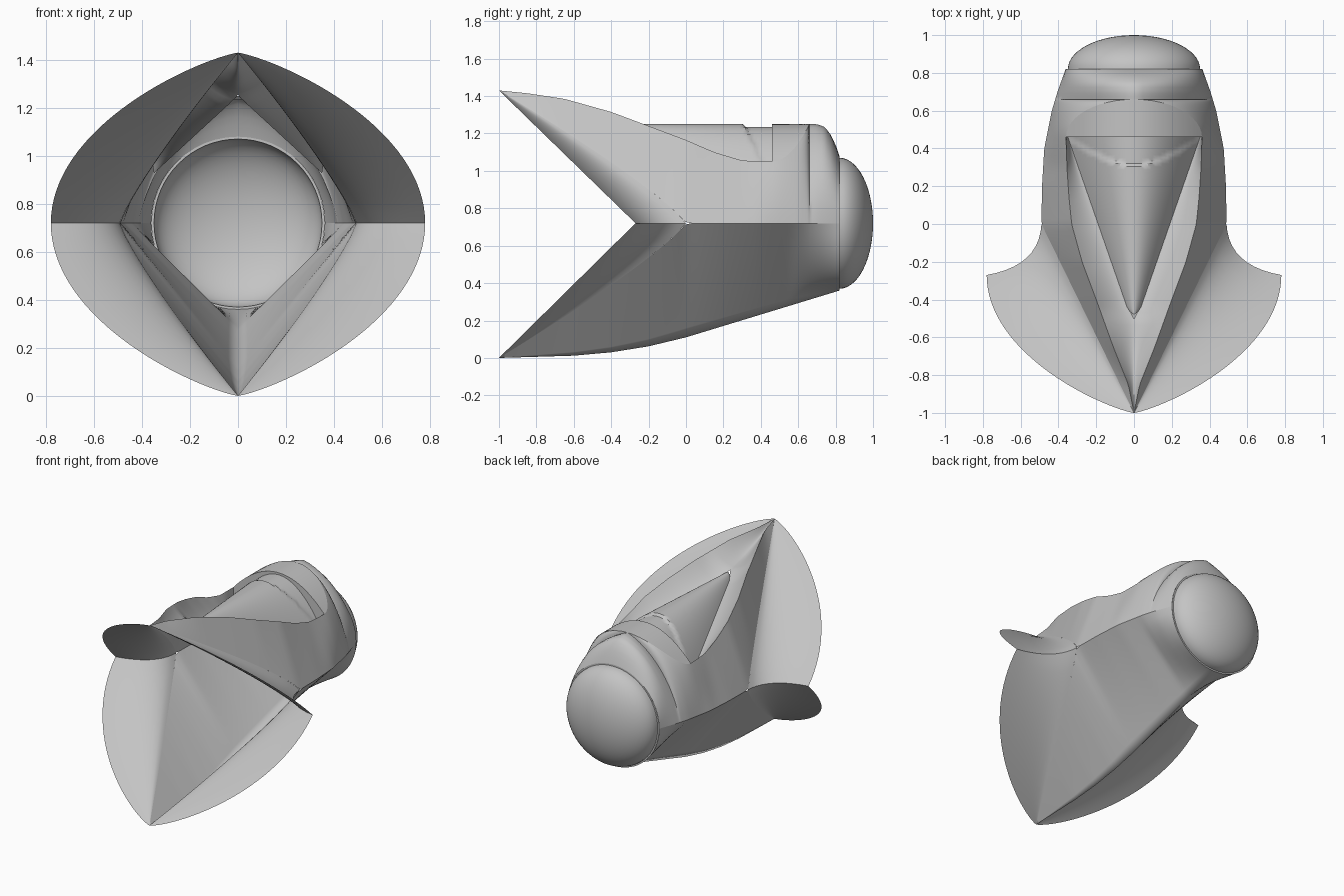
import bpy, bmesh, math

if "Cube" in bpy.data.objects:
    bpy.data.objects.remove(bpy.data.objects["Cube"])

grey = bpy.data.materials.new("hull grey")
grey.diffuse_color = (0.55, 0.55, 0.55, 1)
grey.use_nodes = True
grey.node_tree.nodes["Principled BSDF"].inputs["Base Color"].default_value = grey.diffuse_color
MID = 0.72          # height of the side chine


def lerp_table(table, y):
    """Value(s) at y from rows of (y, value...)."""
    if y <= table[0][0]:
        return table[0][1:]
    for a, b in zip(table, table[1:]):
        if y <= b[0]:
            t = (y - a[0]) / (b[0] - a[0])
            return tuple(p + (q - p) * t for p, q in zip(a[1:], b[1:]))
    return table[-1][1:]


def span(a, b, n):
    return [a + (b - a) * i / n for i in range(n + 1)]


def sheet(name, rows, flip=False, mirror=True, angle=35):
    """Skin a grid of points, optionally mirrored over x = 0."""
    bm = bmesh.new()
    grid = [[bm.verts.new(p) for p in row] for row in rows]
    for r0, r1 in zip(grid, grid[1:]):
        for c in range(len(r0) - 1):
            f = [r0[c], r1[c], r1[c + 1], r0[c + 1]]
            bm.faces.new(f[::-1] if flip else f)
    bmesh.ops.remove_doubles(bm, verts=bm.verts, dist=0.0005)
    me = bpy.data.meshes.new(name)
    bm.to_mesh(me)
    bm.free()
    me.materials.append(grey)
    ob = bpy.data.objects.new(name, me)
    bpy.context.collection.objects.link(ob)
    bpy.ops.object.select_all(action='DESELECT')
    bpy.context.view_layer.objects.active = ob
    ob.select_set(True)
    bpy.ops.object.shade_smooth_by_angle(angle=math.radians(angle))
    if mirror:
        m = ob.modifiers.new("mirror", 'MIRROR')
        m.merge_threshold = 0.001
    return ob


# Guide curves ---------------------------------------------------------
EDGE = [(-1, 0, 1.43), (-.85, .03, 1.415), (-.65, .11, 1.385), (-.4, .2, 1.315),
        (-.2, .275, 1.24), (0, .33, 1.165), (.15, .345, 1.1), (.3, .355, 1.055),
        (.46, .36, 1.05)]
HUMP = [(.66, 1.25), (.7, 1.25), (.74, 1.235), (.77, 1.2), (.8, 1.14), (.82, 1.08)]
WIDTH = [(0, .49), (.2, .487), (.4, .475), (.6, .435), (.7, .405), (.82, .362)]
KEEL = [(-1, 0), (-.6, .012), (-.4, .03), (-.2, .062), (0, .11), (.82, .36)]
FLOOR = [(-1, 1.43), (-.8, 1.345), (-.65, 1.29), (-.48, 1.25)]


def chine(y, side):
    """Side crease: runs along the hull, then up or down to the mouth tips."""
    if y >= 0:
        return lerp_table(WIDTH, y)[0], MID
    reach = 0.71 if side > 0 else -0.72
    return 0.49 * (1 + y), MID + reach * (-y) ** 0.85


def edge(y):
    """Upper rim of the hull side around the cockpit."""
    if y <= .46:
        return lerp_table(EDGE, y)
    if y >= .66:
        return 0.0, lerp_table(HUMP, y)[0]
    x = .36 * math.sqrt(max(0, 1 - ((y - .46) / .2) ** 2))
    return x, 1.25 - .2 * (x / .36) ** 2


def canopy_foot(y):
    if y <= -.48:
        return 0.0, lerp_table(FLOOR, y)[0]
    x = lerp_table([(-.48, 0), (-.46, .03), (.46, .35)], y)[0]
    return x, 1.25 - .92 * x


def side_row(y, side, start, n=12):
    """Hull section from chine to edge: flat in front, round at the tail."""
    xs, zs = chine(y, side)
    xe, ze = edge(y) if side > 0 else (0.0, lerp_table(KEEL, y)[0])
    w = max(0, min(1, (y - start) / (.82 - start)))
    w = w ** 1.3
    row = []
    for t in span(0, 1, n):
        a = t * math.pi / 2
        u = (1 - w) * t + w * (1 - math.cos(a))
        v = (1 - w) * t + w * math.sin(a)
        row.append((xs + (xe - xs) * u, y, zs + (ze - zs) * v))
    return row


# Hull sides -----------------------------------------------------------
front = span(-1, .46, 44)
rear = [.46 + .2 * math.sin(a) for a in span(0, math.pi / 2, 12)] + span(.66, .82, 10)[1:]
sheet("hull_upper", [side_row(y, 1, .3) for y in front + rear[1:]])
sheet("hull_lower", [side_row(y, -1, .55) for y in front + rear[1:]], flip=True)


# Flared lips around the mouth -----------------------------------------
def flare_row(s, side, n=10):
    xc, zc = chine(-s, side)
    reach = 0.71 if side > 0 else -0.72
    p0 = (xc, -s, zc)
    p2 = (.78 * max(0, 1 - s * s) ** .8, -.27 - .73 * s, MID + reach * s)
    p1 = (p0[0] + .01 * (1 - s), p0[1] + .82 * (p2[1] - p0[1]), (p0[2] + p2[2]) / 2)
    return [tuple((1 - t) ** 2 * a + 2 * t * (1 - t) * b + t * t * c
                  for a, b, c in zip(p0, p1, p2)) for t in span(0, 1, n)]


steps = [math.sin(a) for a in span(0, math.pi / 2, 32)]
sheet("lip_upper", [flare_row(s, 1) for s in steps])
sheet("lip_lower", [flare_row(s, -1) for s in steps], flip=True)


# Trough between hull rim and canopy -----------------------------------
def trough_row(y, n=8):
    (xe, ze), (xc, zc) = edge(y), canopy_foot(y)
    return [(xc + (xe - xc) * u, y, zc + (ze - zc) * u ** 1.6) for u in span(1, 0, n)]


sheet("trough", [trough_row(y) for y in front], angle=50)


# Tapered canopy with a shallow recessed band at its back --------------
def arch_row(y, foot, band=False, n=16):
    xc, zc = foot
    row = []
    for t in span(1, 0, n):
        z = 1.25 - (1.25 - zc) * t * t
        if band and y > .31 + .15 * t * t and t < .99:
            z -= .015
        row.append((xc * t, y, z))
    return row


canopy = [arch_row(y, canopy_foot(y), True) for y in span(-.48, .46, 60)]
sheet("canopy", canopy)

# Roof arch behind the canopy, blending into the hump
sheet("roof", [canopy[-1]] + [arch_row(y, edge(y)) for y in rear[:13]])

# Rounded tail cap with its narrow seat ring ---------------------------
profile = [(.361, .82)] + [(.35 * math.cos(a), .82 + .18 * math.sin(a))
                           for a in span(0, math.pi / 2, 14)]
sheet("tail_cap", [[(r * math.cos(a), y, MID + r * math.sin(a))
                    for a in span(0, 2 * math.pi, 64)] for r, y in profile],
      flip=True, mirror=False)
